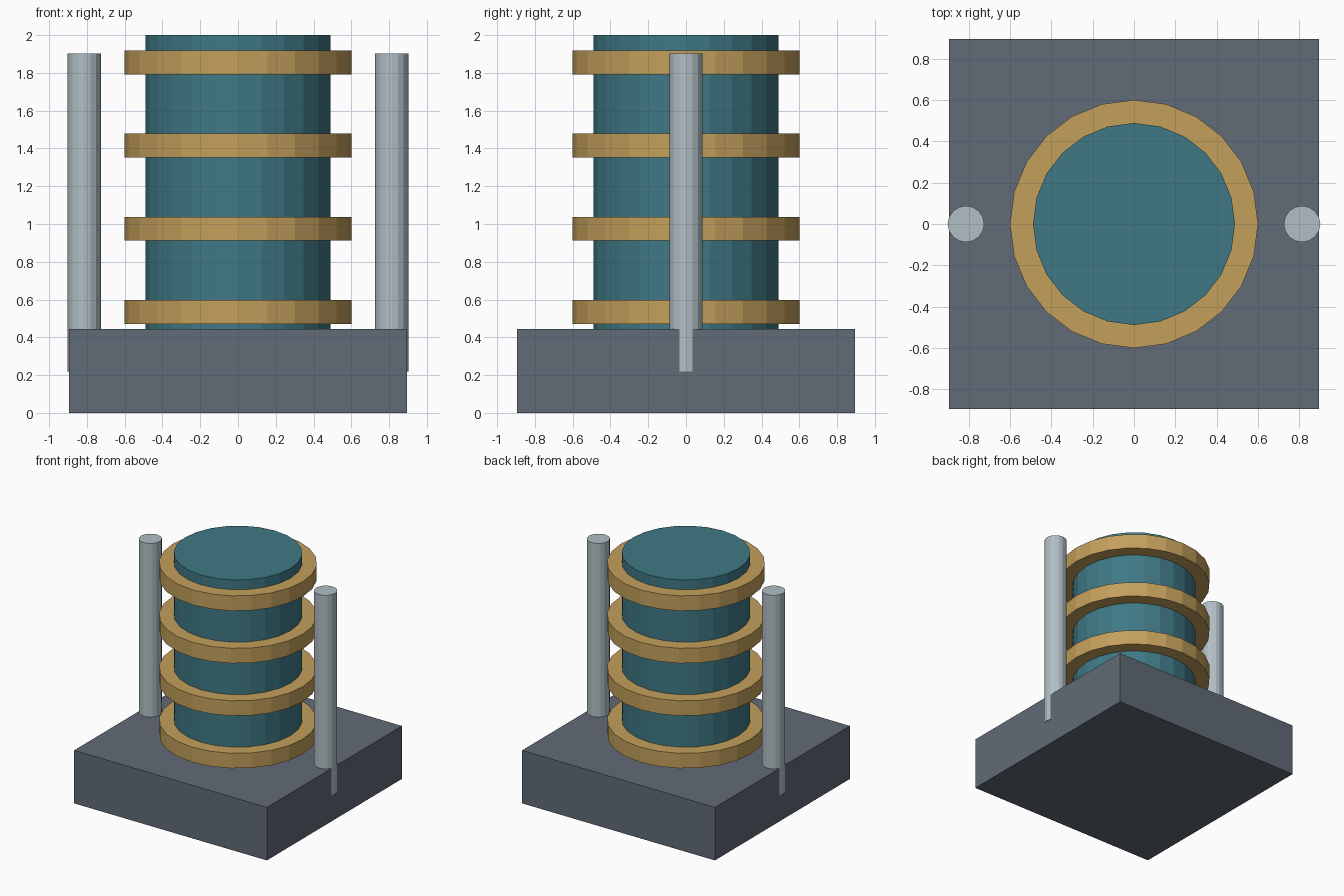
import bpy
import bmesh
from mathutils import Matrix

cube = bpy.data.objects.get("Cube")
if cube:
    bpy.data.objects.remove(cube, do_unlink=True)


def material(name, color):
    mat = bpy.data.materials.new(name)
    mat.use_nodes = True
    rgba = (*color, 1.0)
    mat.diffuse_color = rgba
    for node in mat.node_tree.nodes:
        if node.type == "BSDF_PRINCIPLED":
            node.inputs["Base Color"].default_value = rgba
    return mat


def finish(name, bm, mat):
    mesh = bpy.data.meshes.new(name)
    bm.to_mesh(mesh)
    bm.free()
    mesh.materials.append(mat)
    obj = bpy.data.objects.new(name, mesh)
    bpy.context.collection.objects.link(obj)
    return obj


def cylinder(name, radius, bottom, top, sides, mat, x=0.0):
    bm = bmesh.new()
    bmesh.ops.create_cone(
        bm, cap_ends=True, segments=sides, radius1=radius, radius2=radius,
        depth=top - bottom,
        matrix=Matrix.Translation((x, 0, (top + bottom) / 2)))
    return finish(name, bm, mat)


slate = material("slate grey", (0.12, 0.145, 0.18))
teal = material("deep teal", (0.05, 0.19, 0.235))
brass = material("warm brass", (0.55, 0.35, 0.105))
steel = material("pale steel", (0.44, 0.52, 0.56))

# Square base block
BASE_HALF, BASE_TOP = 0.895, 0.445
bm = bmesh.new()
bmesh.ops.create_cube(
    bm, size=1,
    matrix=Matrix.Translation((0, 0, BASE_TOP / 2))
    @ Matrix.Diagonal((2 * BASE_HALF, 2 * BASE_HALF, BASE_TOP, 1)))
finish("base", bm, slate)

# Central drum
cylinder("core", 0.489, BASE_TOP, 2.0, 24, teal)

# Evenly spaced bands around the drum
for i in range(4):
    low = 0.471 + 0.4405 * i
    cylinder(f"band_{i + 1}", 0.601, low, low + 0.126, 24, brass)

# Side posts, sunk into the base and breaking slightly through its sides
for side, x in (("left", 0.814), ("right", -0.814)):
    cylinder(f"{side}_post", 0.0885, 0.22, 1.902, 16, steel, x)
